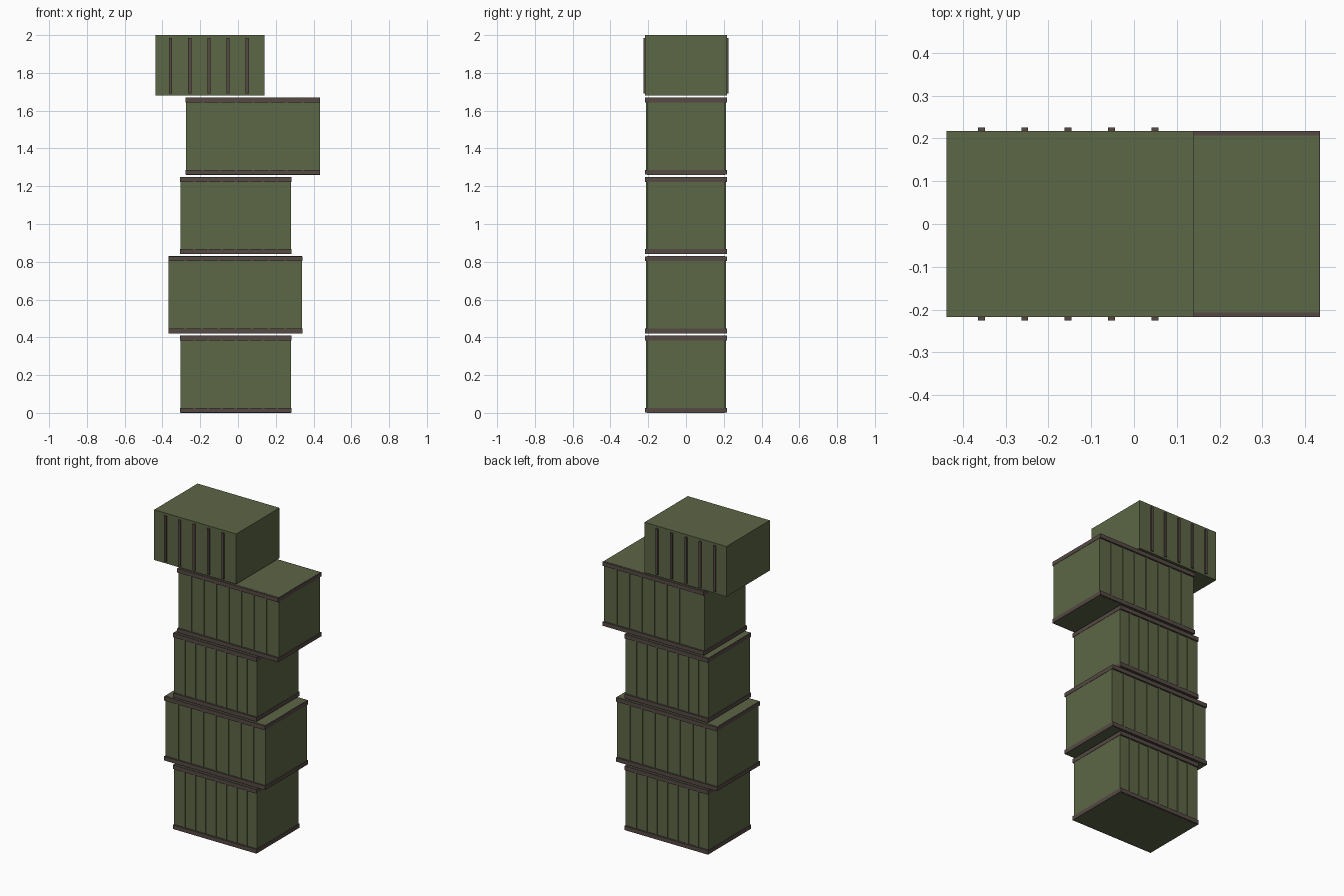
import bpy
import bmesh
from mathutils import Matrix, Vector

cube = bpy.data.objects.get("Cube")
if cube:
    bpy.data.objects.remove(cube, do_unlink=True)


def material(name, color):
    m = bpy.data.materials.new(name)
    m.use_nodes = True
    m.diffuse_color = color
    m.node_tree.nodes["Principled BSDF"].inputs["Base Color"].default_value = color
    return m


GREEN = material("olive green", (0.107, 0.133, 0.06, 1))
BROWN = material("dark brown", (0.09, 0.067, 0.058, 1))


def boxes(name, mat, extents):
    """One object made of boxes, each given as (low corner, high corner)."""
    bm = bmesh.new()
    for low, high in extents:
        low, high = Vector(low), Vector(high)
        place = Matrix.Translation((low + high) / 2) @ Matrix.Diagonal((high - low).to_4d())
        bmesh.ops.create_cube(bm, size=1, matrix=place)
    mesh = bpy.data.meshes.new(name)
    bm.to_mesh(mesh)
    bm.free()
    mesh.materials.append(mat)
    bpy.context.collection.objects.link(bpy.data.objects.new(name, mesh))


def ribs(name, mat, centres, width, depth_in, depth_out, z0, z1):
    """Upright ribs on the front and back walls."""
    out = []
    for x in centres:
        for a, b in ((-depth_out, -depth_in), (depth_in, depth_out)):
            out.append(((x - width / 2, a, z0), (x + width / 2, b, z1)))
    boxes(name, mat, out)


# Four ribbed containers with a rim band at bottom and top
HEIGHT, STEP, BAND, LIP = 0.41, 0.42, 0.026, 0.001
WALL, RIB, RIM = 0.207, 0.212, 0.217
spans = [(-0.305, 0.28), (-0.367, 0.34), (-0.305, 0.28), (-0.275, 0.433)]
for i, (x0, x1) in enumerate(spans):
    z0 = i * STEP
    z1 = z0 + HEIGHT
    tag = f"container_{i + 1}"
    boxes(tag + "_body", GREEN, [((x0, -WALL, z0), (x1, WALL, z1))])
    boxes(tag + "_rims", BROWN, [
        ((x0 - 0.002, -RIM, z), (x1 + 0.002, RIM, z + BAND))
        for z in (z0 + LIP, z1 - BAND - LIP)])
    pitch = (x1 - x0) / 8
    ribs(tag + "_ribs", GREEN, [x0 + pitch * k for k in range(1, 8)],
         0.012, WALL - 0.005, RIB, z0 + BAND, z1 - BAND)

# Shorter plain container on top with dark ribs
boxes("top_container_body", GREEN, [((-0.438, -0.218, 1.68), (0.14, 0.218, 2.0))])
ribs("top_container_ribs", BROWN, [-0.357 + 0.1015 * k for k in range(5)],
     0.016, 0.21, 0.226, 1.692, 1.985)
